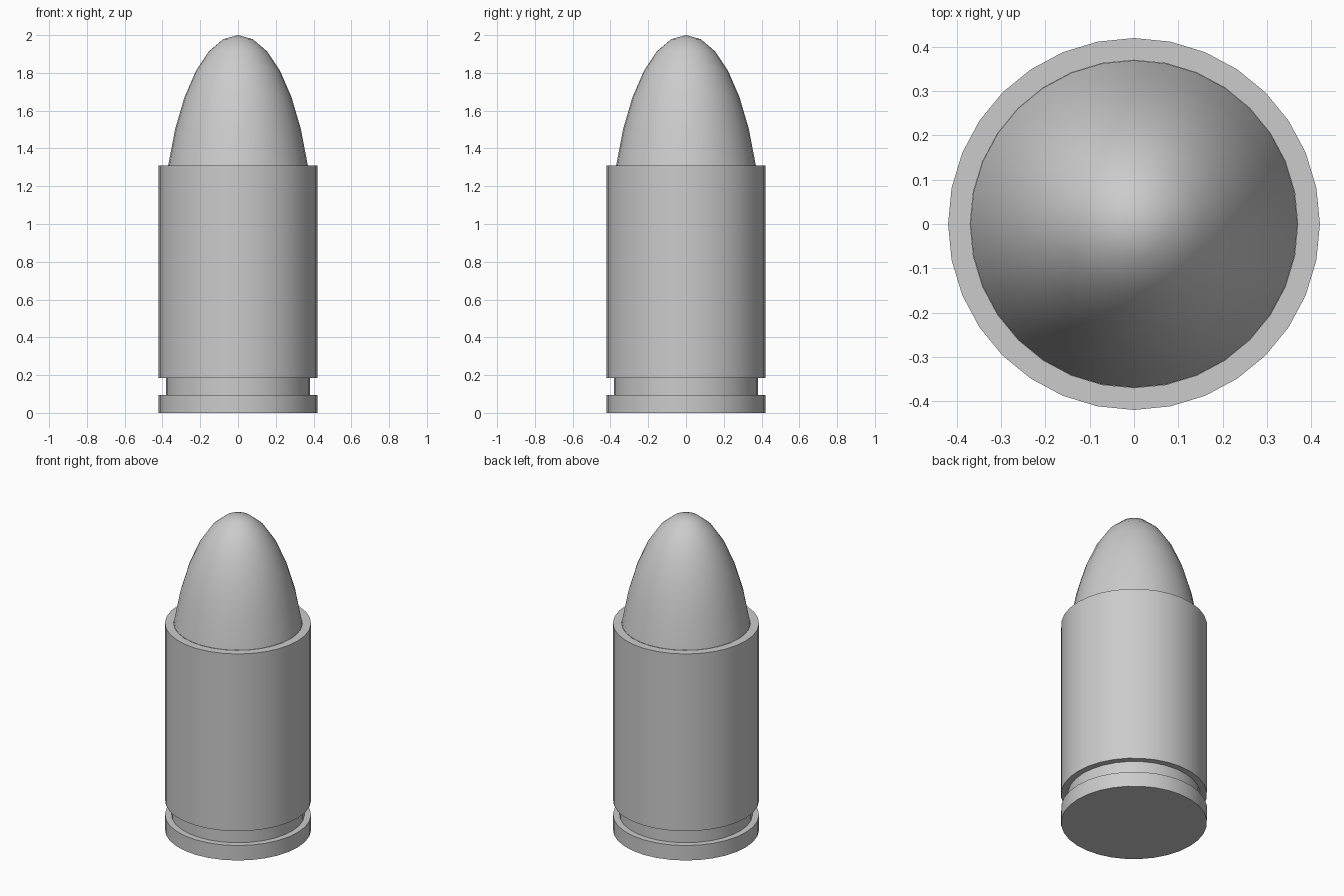
import bpy, bmesh, math

cube = bpy.data.objects.get("Cube")
if cube:
    bpy.data.objects.remove(cube)

SIDES = 32
RADIUS = 0.42
RIM_Z = 1.31

grey = bpy.data.materials.new("plain grey metal")
grey.use_nodes = True
colour = (0.6, 0.6, 0.6, 1)
grey.diffuse_color = colour
grey.node_tree.nodes["Principled BSDF"].inputs["Base Color"].default_value = colour


def lathe(name, profile):
    """Turn (radius, z) points, listed from bottom to top, around the z axis."""
    bm = bmesh.new()
    verts = [bm.verts.new((r, 0, z)) for r, z in profile]
    edges = [bm.edges.new(pair) for pair in zip(verts, verts[1:])]
    bmesh.ops.spin(bm, geom=verts + edges, axis=(0, 0, 1), cent=(0, 0, 0),
                   angle=math.tau, steps=SIDES, use_merge=True)
    bmesh.ops.remove_doubles(bm, verts=bm.verts, dist=0.0001)
    # Cap any open ring at the base
    base = [e for e in bm.edges if e.is_boundary
            and all(v.co.z < 0.001 for v in e.verts)]
    if base:
        bmesh.ops.holes_fill(bm, edges=base, sides=0)
    bmesh.ops.recalc_face_normals(bm, faces=bm.faces)
    # An open shell must face away from the axis
    widest = max(bm.faces, key=lambda f: f.calc_center_median().xy.length * f.calc_area())
    if widest.normal.xy.dot(widest.calc_center_median().xy) < 0:
        bmesh.ops.reverse_faces(bm, faces=bm.faces)
    mesh = bpy.data.meshes.new(name)
    bm.to_mesh(mesh)
    bm.free()
    mesh.materials.append(grey)
    obj = bpy.data.objects.new(name, mesh)
    bpy.context.collection.objects.link(obj)
    bpy.ops.object.select_all(action="DESELECT")
    obj.select_set(True)
    bpy.context.view_layer.objects.active = obj
    bpy.ops.object.shade_smooth_by_angle(angle=math.radians(35))
    return obj


# Casing: base flange, groove, straight wall and flat rim
lathe("casing", [(RADIUS, 0), (RADIUS, 0.095), (0.382, 0.095), (0.382, 0.186),
                 (RADIUS, 0.186), (RADIUS, RIM_Z), (0.37, RIM_Z)])

# Nose: upper part of a stretched sphere
step = math.pi / 16
nose = [(0.4 * math.sin(i * step), 2 - 1.117 * (1 - math.cos(i * step)))
        for i in range(6, -1, -1)]
lathe("nose", nose)
